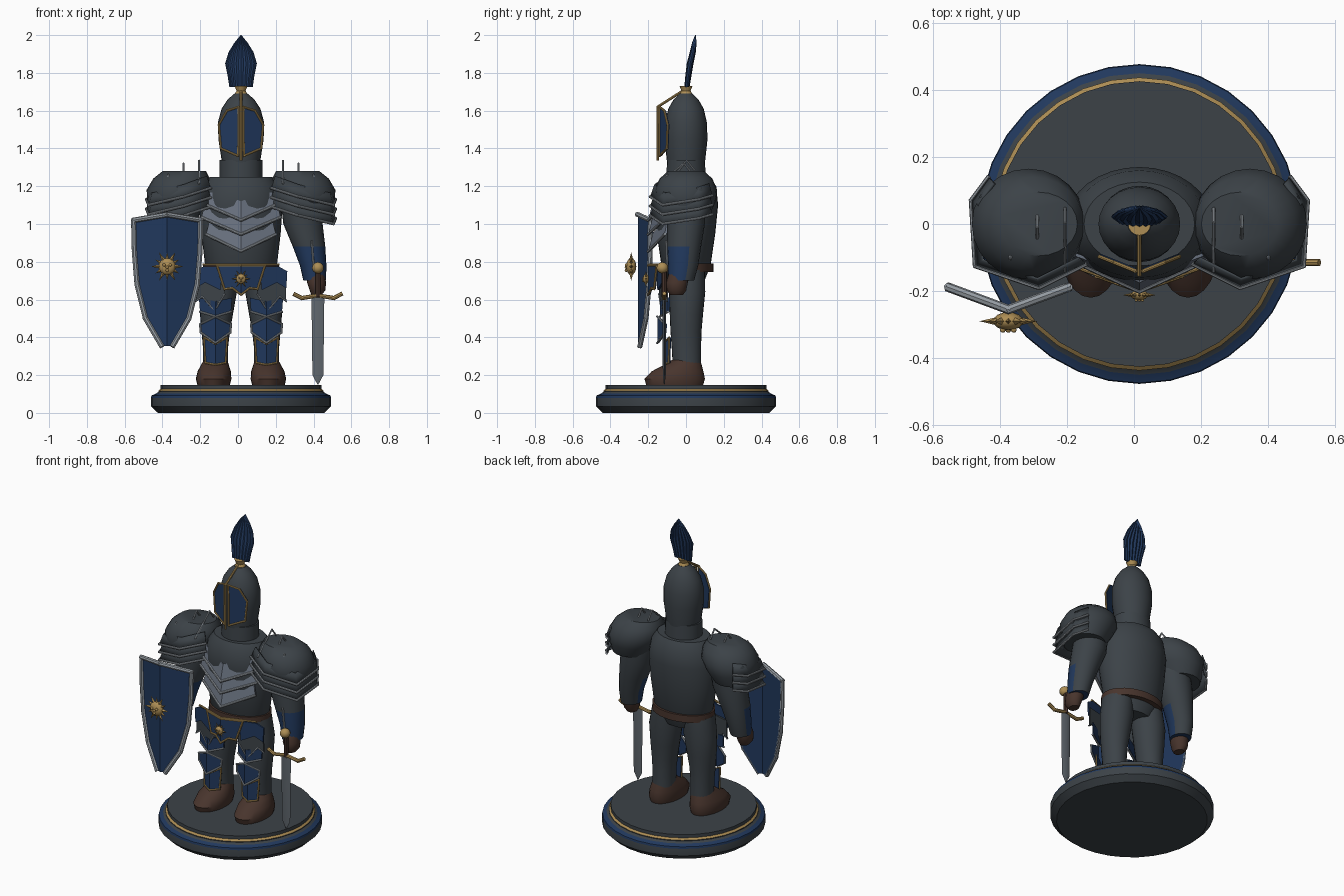
import bpy, bmesh
from math import cos, sin, pi, radians
from mathutils import Vector, Matrix

if "Cube" in bpy.data.objects:
    bpy.data.objects.remove(bpy.data.objects["Cube"], do_unlink=True)

BODY_X = 0.016          # the figure stands slightly off the overall centre
SIDES = (1, -1)


def material(name, *rgb):
    mat = bpy.data.materials.new(name)
    mat.use_nodes = True
    mat.diffuse_color = (*rgb, 1)
    mat.node_tree.nodes["Principled BSDF"].inputs["Base Color"].default_value = (*rgb, 1)
    return mat


IRON = material("dark iron", 0.045, 0.055, 0.064)
BLUE = material("navy blue", 0.015, 0.04, 0.11)
GOLD = material("old gold", 0.42, 0.27, 0.09)
SILVER = material("silver trim", 0.3, 0.33, 0.36)
STEEL = material("breastplate steel", 0.14, 0.165, 0.21)
BLADE = material("blade steel", 0.12, 0.14, 0.16)
LEATHER = material("brown leather", 0.065, 0.035, 0.026)


def finish(name, bm, mats, paint=None):
    """Turn a bmesh into a smooth object with sharp edges kept."""
    bmesh.ops.translate(bm, verts=bm.verts, vec=(BODY_X, 0, 0))
    bmesh.ops.recalc_face_normals(bm, faces=bm.faces)
    bm.normal_update()
    if paint:
        for face in bm.faces:
            face.material_index = paint(face)
    mesh = bpy.data.meshes.new(name)
    bm.to_mesh(mesh)
    bm.free()
    for mat in mats:
        mesh.materials.append(mat)
    mesh.shade_smooth()
    mesh.set_sharp_from_angle(angle=radians(40))
    obj = bpy.data.objects.new(name, mesh)
    bpy.context.collection.objects.link(obj)
    return obj


def loft(name, rings, mats, count=24, sides=(1,), paint=None, flute=1.0):
    """Skin stacked ellipses given as (z, centre x, centre y, radius x, radius y)."""
    bm = bmesh.new()
    for side in sides:
        loops = []
        for z, cx, cy, rx, ry in rings:
            loop = []
            for i in range(count):
                a = 2 * pi * i / count
                depth = ry * (flute if i % 2 else 1)
                loop.append(bm.verts.new((side * (cx + rx * cos(a)), cy + depth * sin(a), z)))
            loops.append(loop)
        for low, high in zip(loops, loops[1:]):
            for i in range(count):
                j = (i + 1) % count
                bm.faces.new((low[i], low[j], high[j], high[i]))
        bm.faces.new(loops[0])
        bm.faces.new(loops[-1])
    return finish(name, bm, mats, paint)


def rods(name, paths, radius, mat):
    """Round bars along straight-segment paths."""
    bm = bmesh.new()
    for path in paths:
        for start, end in zip(path, path[1:]):
            a, b = Vector(start), Vector(end)
            turn = (b - a).to_track_quat("Z", "Y").to_matrix().to_4x4()
            bmesh.ops.create_cone(bm, cap_ends=True, segments=8, radius1=radius, radius2=radius,
                                  depth=(b - a).length + radius,
                                  matrix=Matrix.Translation((a + b) / 2) @ turn)
    return finish(name, bm, [mat])


def plate(name, outline, ridge, slope, mat, centres=(0,), lean=0.0, thick=0.01,
          trim=None, trim_mat=SILVER, trim_radius=0.006):
    """Folded plate: a half outline of (distance from ridge, z), mirrored about each centre."""
    bm, paths = bmesh.new(), []
    base = outline[0][1]
    for centre in centres:
        for side in SIDES:
            pts = [Vector((centre + side * u, ridge + slope * u + lean * (z - base), z))
                   for u, z in outline]
            front = [bm.verts.new(p) for p in pts]
            back = [bm.verts.new(p + Vector((0, thick, 0))) for p in pts]
            bm.faces.new(front)
            bm.faces.new(back)
            for i in range(len(pts)):
                j = (i + 1) % len(pts)
                bm.faces.new((front[i], front[j], back[j], back[i]))
            if trim:
                paths.append([pts[i] for i in trim])
    finish(name, bm, [mat])
    if trim:
        rods(name + "_trim", paths, trim_radius, trim_mat)


def sun(name, x, y, z, size):
    """Round face with a ring of pointed rays."""
    bm = bmesh.new()

    def ball(dx, dy, dz, r, flat=1.0):
        bmesh.ops.create_uvsphere(bm, u_segments=16, v_segments=8, radius=r, matrix=Matrix.Translation(
            (x + dx, y + dy, z + dz)) @ Matrix.Diagonal((1, flat, 1, 1)))

    ball(0, 0, 0, size * 0.55, 0.6)
    for dx, dz in ((-0.2, 0.1), (0.2, 0.1), (0, -0.05), (0, -0.25)):
        ball(dx * size, -size * 0.32, dz * size, size * 0.1)
    for i in range(12):
        reach = size * (1.05 if i % 2 else 0.9)
        spoke = Matrix.Translation((x, y, z)) @ Matrix.Rotation(2 * pi * i / 12, 4, "Y")
        bmesh.ops.create_cone(bm, cap_ends=True, segments=4, radius1=size * 0.15, radius2=0,
                              depth=reach * 0.6, matrix=spoke @ Matrix.Translation((0, 0, reach * 0.7)))
    finish(name, bm, [GOLD])


# Round plinth with a blue rim and a gold line
def plinth_paint(face):
    z = face.calc_center_median().z
    return 1 if 0.082 < z < 0.1 else 2 if 0.117 < z < 0.127 else 0


plinth = [(0.44, 0), (0.477, 0.035), (0.477, 0.08), (0.474, 0.092), (0.45, 0.102), (0.437, 0.112),
          (0.437, 0.117), (0.426, 0.127), (0.426, 0.148)]
loft("plinth", [(z, 0, 0, r, r) for r, z in plinth], [IRON, BLUE, GOLD], 32, paint=plinth_paint)

# Torso, neck and belt
loft("torso", [(0.68, 0, 0, 0.13, 0.09), (0.78, 0, 0, 0.19, 0.13), (0.95, 0, 0, 0.21, 0.155),
               (1.1, 0, 0, 0.22, 0.17), (1.2, 0, 0, 0.2, 0.16), (1.25, 0, 0, 0.165, 0.125)], [IRON], 32)
loft("neck_guard", [(1.23, 0, 0, 0.113, 0.105), (1.34, 0, 0, 0.113, 0.1)], [IRON])
loft("belt", [(0.745, 0, 0, 0.2, 0.146), (0.79, 0, 0, 0.2, 0.146)], [LEATHER], 32)

# Helmet, visor and plume
loft("helmet", [(1.32, 0, 0, 0.1, 0.1), (1.45, 0, 0, 0.12, 0.114), (1.54, 0, 0, 0.122, 0.11),
                (1.61, 0, 0, 0.103, 0.094), (1.66, 0, 0, 0.07, 0.065), (1.69, 0, 0, 0.035, 0.035)], [IRON])
plate("visor", [(0.012, 1.62), (0.075, 1.6), (0.118, 1.525), (0.107, 1.4), (0.015, 1.36)],
      -0.145, 0.4, BLUE, trim=(0, 1, 2, 3, 4, 0), trim_mat=GOLD)
rods("helmet_crest", [[(0, -0.025, 1.7), (0, -0.15, 1.62), (0, -0.15, 1.34)]], 0.007, GOLD)
loft("plume_socket", [(1.675, 0, 0, 0.022, 0.022), (1.69, 0, 0, 0.032, 0.032),
                      (1.705, 0, 0, 0.024, 0.024), (1.73, 0, 0, 0.034, 0.034)], [GOLD], 16)
loft("plume", [(1.725, 0, 0.005, 0.062, 0.014), (1.78, 0, 0.012, 0.07, 0.016),
               (1.85, 0, 0.022, 0.084, 0.018), (1.91, 0, 0.036, 0.066, 0.016),
               (1.96, 0, 0.044, 0.035, 0.012), (2.0, 0, 0.05, 0.002, 0.002)], [BLUE], 40, flute=0.6)

# Breastplate of three overlapping chevrons
for number, (tip, width) in enumerate(((1.02, 0.205), (0.945, 0.21), (0.855, 0.185)), 1):
    plate(f"breastplate_{number}", [(0, tip), (width, tip + 0.09), (width - 0.015, tip + 0.15),
                                    (0.1, tip + 0.14), (0, tip + 0.1)],
          -0.2, 0.35, STEEL, lean=0.25, trim=(0, 1), trim_radius=0.008)

# Pauldrons with ridges and three wrapped lames
loft("pauldrons", [(1.05, 0.36, 0, 0.12, 0.125), (1.12, 0.345, 0, 0.15, 0.158), (1.18, 0.33, 0, 0.17, 0.165),
                   (1.24, 0.315, 0, 0.15, 0.14), (1.28, 0.3, 0, 0.115, 0.095)], [IRON], sides=SIDES)
ridges = []
for side in SIDES:
    for x, back, front, top in ((0.222, 0.045, -0.14, 1.335), (0.305, 0.03, -0.1, 1.32), (0.385, -0.06, -0.15, 1.26)):
        ridges.append([(side * x, back, top - 0.05), (side * x, back - 0.04, top), (side * x, front, top - 0.12)])
rods("pauldron_ridges", ridges, 0.005, SILVER)

lame_path = [(0.16, -0.12, 0.09), (0.3, -0.19, 0.045), (0.49, -0.125, 0), (0.502, 0.07, 0.03), (0.45, 0.14, 0.05)]
lames, lame_edges = bmesh.new(), []
for side in SIDES:
    for level in (1.0, 1.05, 1.1):
        low = [Vector((side * x, y, level + drop)) for x, y, drop in lame_path]
        hub = Vector((side * 0.33, 0, 0))
        high = [Vector((hub.x + (p.x - hub.x) * 0.88, p.y * 0.88, p.z + 0.065)) for p in low]
        lower = [lames.verts.new(p) for p in low]
        upper = [lames.verts.new(p) for p in high]
        for i in range(len(low) - 1):
            lames.faces.new((lower[i], lower[i + 1], upper[i + 1], upper[i]))
        lame_edges.append(low)
finish("shoulder_lames", lames, [IRON]).modifiers.new("thickness", "SOLIDIFY").thickness = 0.008
rods("shoulder_lame_trim", lame_edges, 0.007, SILVER)


# Arms with blue vambraces on the front, and gloves
def arm_paint(face):
    return 1 if face.calc_center_median().z < 0.87 and face.normal.y < 0.3 else 0


loft("arms", [(1.12, 0.31, 0, 0.1, 0.1), (1.0, 0.328, 0, 0.104, 0.1), (0.88, 0.36, -0.01, 0.086, 0.09),
              (0.78, 0.382, -0.015, 0.07, 0.08), (0.7, 0.39, -0.025, 0.06, 0.068)],
     [IRON, BLUE], 20, SIDES, arm_paint)
rods("vambrace_ribs", [[(s * 0.375, -0.105, 0.91), (s * 0.385, -0.1, 0.77)] for s in SIDES], 0.006, SILVER)
loft("gloves", [(0.625, 0.4, -0.05, 0.028, 0.035), (0.65, 0.405, -0.05, 0.042, 0.052),
                (0.69, 0.4, -0.048, 0.05, 0.058), (0.735, 0.395, -0.035, 0.048, 0.056)], [LEATHER], 16, SIDES)

# Sword in the left hand
SWORD_X, SWORD_Y = 0.407, -0.115
loft("sword_blade", [(0.61, SWORD_X, SWORD_Y, 0.034, 0.009), (0.2, SWORD_X, SWORD_Y, 0.029, 0.008),
                     (0.15, SWORD_X, SWORD_Y, 0.002, 0.002)], [BLADE], 4)
rods("sword_grip", [[(SWORD_X, SWORD_Y, 0.62), (SWORD_X, SWORD_Y, 0.76)]], 0.014, LEATHER)
rods("sword_guard", [[(SWORD_X + dx, SWORD_Y, 0.61 + dz) for dx, dz in
                      ((-0.125, 0.018), (-0.085, -0.002), (0, 0.012), (0.085, -0.002), (0.125, 0.02))]],
     0.011, GOLD)
loft("sword_pommel", [(0.768 + 0.03 * sin(a * pi / 8), SWORD_X, SWORD_Y - 0.01, 0.031 * cos(a * pi / 8),
                       0.031 * cos(a * pi / 8)) for a in (-3.8, -3, -2, -1, 0, 1, 2, 3, 3.8)], [GOLD], 16)

# Shield on the right arm
SHIELD_X = -0.391
plate("shield", [(0, 1.05), (0.178, 1.02), (0.174, 0.85), (0.16, 0.68), (0.115, 0.5), (0.03, 0.355), (0, 0.355)],
      -0.255, 0.37, BLUE, (SHIELD_X,), thick=0.014, trim=(0, 1, 2, 3, 4, 5), trim_radius=0.014)
sun("shield_sun", SHIELD_X, -0.29, 0.775, 0.082)

# Tabard and hip plates
plate("tabard", [(0, 0.78), (0.127, 0.78), (0.088, 0.655), (0.045, 0.66), (0, 0.625)], -0.2, 0.35, BLUE,
      trim=(0, 1, 2, 3, 4), trim_mat=GOLD)
sun("tabard_sun", 0, -0.212, 0.71, 0.047)
rods("belt_trim", [[(-0.2, -0.125, 0.785), (0, -0.195, 0.785), (0.2, -0.125, 0.785)]], 0.006, GOLD)
plate("hip_plates", [(0.1, 0.775), (0.2, 0.775), (0.245, 0.75), (0.24, 0.66), (0.19, 0.69), (0.11, 0.65)],
      -0.185, 0.3, BLUE)
plate("thigh_tassets", [(0.08, 0.71), (0.235, 0.71), (0.24, 0.59), (0.205, 0.615), (0.14, 0.54), (0.085, 0.63)],
      -0.165, 0.25, IRON, trim=(2, 3, 4, 5), trim_radius=0.004)

# Legs, leg armour and boots
loft("legs", [(0.25, 0.135, 0.005, 0.066, 0.075), (0.35, 0.135, 0.002, 0.067, 0.078), (0.43, 0.134, 0, 0.075, 0.082),
              (0.52, 0.13, 0.002, 0.087, 0.088), (0.64, 0.122, 0.006, 0.1, 0.096), (0.76, 0.11, 0, 0.09, 0.1)],
     [IRON], sides=SIDES)
KNEES = [side * 0.135 for side in SIDES]
plate("thigh_guards", [(0, 0.51), (0.082, 0.535), (0.088, 0.61), (0, 0.59)], -0.138, 0.5, BLUE, KNEES, trim=(0, 1))
plate("knee_guards", [(0, 0.37), (0.078, 0.425), (0.082, 0.47), (0, 0.51)][::-1], -0.152, 0.5, BLUE, KNEES,
      trim=(0, 1, 2, 3))
plate("shin_guards", [(0, 0.365), (0.062, 0.4), (0.054, 0.265), (0, 0.255)], -0.12, 0.5, BLUE, KNEES,
      trim=(0, 1, 2, 3), trim_mat=GOLD, trim_radius=0.005)
loft("boots", [(0.146, 0.145, -0.06, 0.086, 0.15), (0.18, 0.145, -0.06, 0.094, 0.16), (0.22, 0.142, -0.045, 0.088, 0.137),
               (0.255, 0.138, -0.015, 0.073, 0.098), (0.28, 0.135, 0, 0.062, 0.075)], [LEATHER], sides=SIDES)
